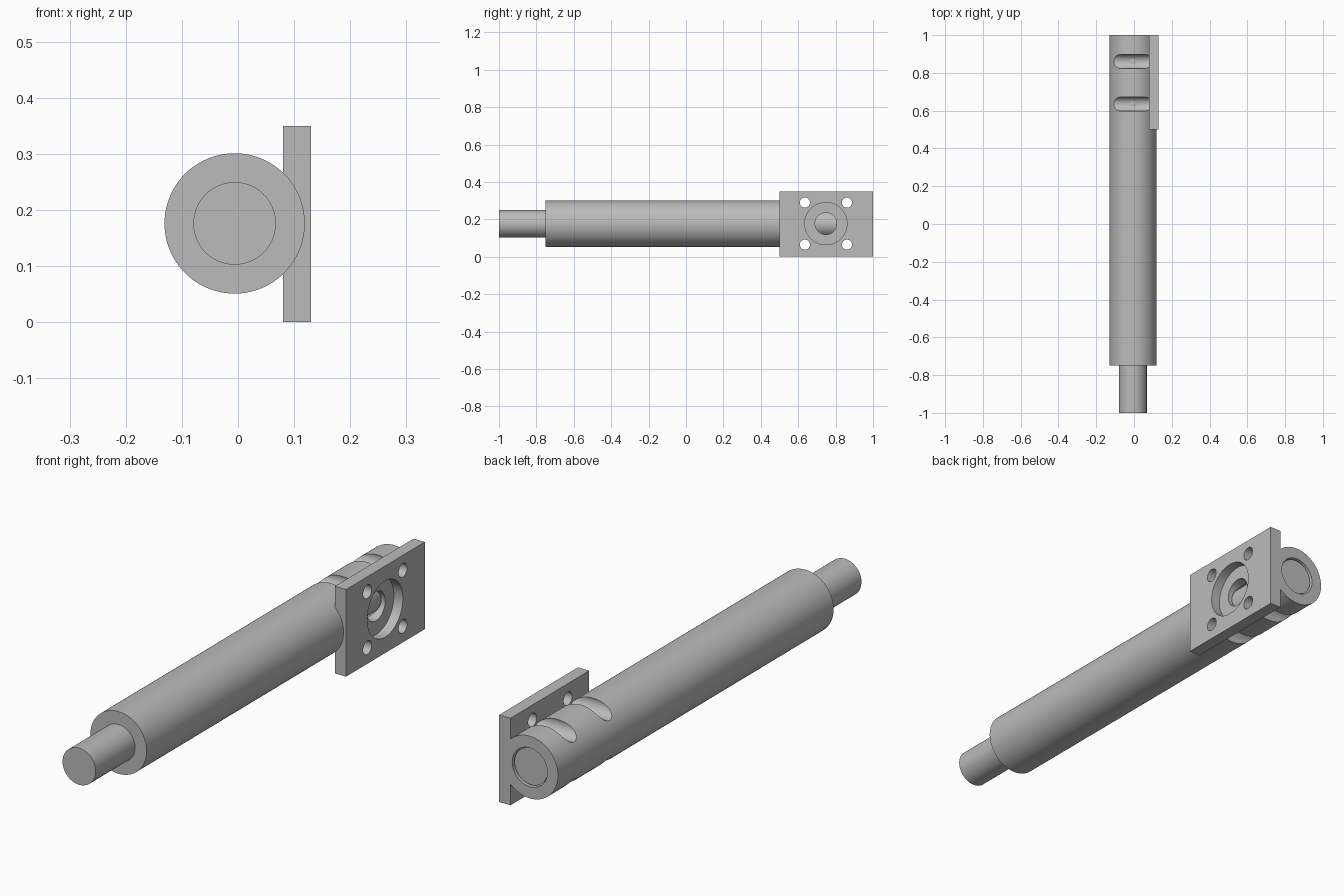
import bpy
import math

cube = bpy.data.objects.get("Cube")
if cube:
    bpy.data.objects.remove(cube, do_unlink=True)

# Shared grey finish
grey = bpy.data.materials.new("plain_grey")
colour = (0.5, 0.5, 0.5, 1.0)
grey.diffuse_color = colour
grey.use_nodes = True
grey.node_tree.nodes["Principled BSDF"].inputs["Base Color"].default_value = colour

AXIS_X, AXIS_Z = -0.006, 0.176      # shaft centre line
MOUNT_Y = 0.748                     # centre of the mounting plate
BOLT_Y, BOLT_Z = 0.1125, 0.1125     # bolt offsets from the plate centre


def cylinder(name, radius, start, end, along, sides=96):
    """Cylinder between two ends, along 'x' or 'y'."""
    mid = [(a + b) / 2 for a, b in zip(start, end)]
    length = math.dist(start, end)
    turn = (0, math.pi / 2, 0) if along == "x" else (math.pi / 2, 0, 0)
    bpy.ops.mesh.primitive_cylinder_add(vertices=sides, radius=radius, depth=length,
                                        location=mid, rotation=turn)
    obj = bpy.context.object
    obj.name = name
    obj.data.materials.append(grey)
    bpy.ops.object.transform_apply(location=True, rotation=True, scale=True)
    return obj


def along_y(name, radius, y0, y1):
    return cylinder(name, radius, (AXIS_X, y0, AXIS_Z), (AXIS_X, y1, AXIS_Z), "y", 128)


def along_x(name, radius, x0, x1, y, z):
    return cylinder(name, radius, (x0, y, z), (x1, y, z), "x", 64)


def combine(target, tool, operation):
    """Apply a boolean and discard the tool."""
    tool.hide_render = True
    mod = target.modifiers.new("cut", "BOOLEAN")
    mod.operation = operation
    mod.solver = "EXACT"
    mod.object = tool
    bpy.ops.object.select_all(action="DESELECT")
    bpy.context.view_layer.objects.active = target
    target.select_set(True)
    bpy.ops.object.modifier_apply(modifier=mod.name)
    bpy.data.objects.remove(tool, do_unlink=True)


bolts = [(MOUNT_Y + sy * BOLT_Y, AXIS_Z + 0.001 + sz * BOLT_Z)
         for sy in (-1, 1) for sz in (-1, 1)]

# Main tube and the inner rod
tube = along_y("main_tube", 0.125, -0.75, 0.5)
rod = along_y("inner_rod", 0.0735, -1.0, 0.992)

# Rear housing: bored sleeve with bolt clearance grooves
housing = along_y("rear_housing", 0.125, 0.5, 1.0)
combine(housing, along_y("bore_cutter", 0.078, 0.4, 1.1), "DIFFERENCE")
for y, z in bolts:
    combine(housing, along_x("groove_cutter", 0.038, -0.3, 0.3, y, z), "DIFFERENCE")

# Mounting plate fused to the housing
bpy.ops.mesh.primitive_cube_add(size=1, location=(0.105, 0.75, 0.175))
plate = bpy.context.object
plate.name = "mounting_plate"
plate.scale = (0.05, 0.5, 0.35)
plate.data.materials.append(grey)
bpy.ops.object.transform_apply(location=True, rotation=True, scale=True)
combine(housing, plate, "UNION")

# Counterbore, centre port and bolt holes
combine(housing, along_x("counterbore_cutter", 0.113, 0.09, 0.25, MOUNT_Y, AXIS_Z + 0.001),
        "DIFFERENCE")
combine(housing, along_x("port_cutter", 0.058, 0.0, 0.25, MOUNT_Y, AXIS_Z + 0.001),
        "DIFFERENCE")
for y, z in bolts:
    combine(housing, along_x("bolt_hole_cutter", 0.027, 0.05, 0.25, y, z), "DIFFERENCE")

# Smooth round walls, crisp edges
for obj in (tube, rod, housing):
    bpy.ops.object.select_all(action="DESELECT")
    obj.select_set(True)
    bpy.context.view_layer.objects.active = obj
    bpy.ops.object.shade_smooth_by_angle(angle=math.radians(30))
